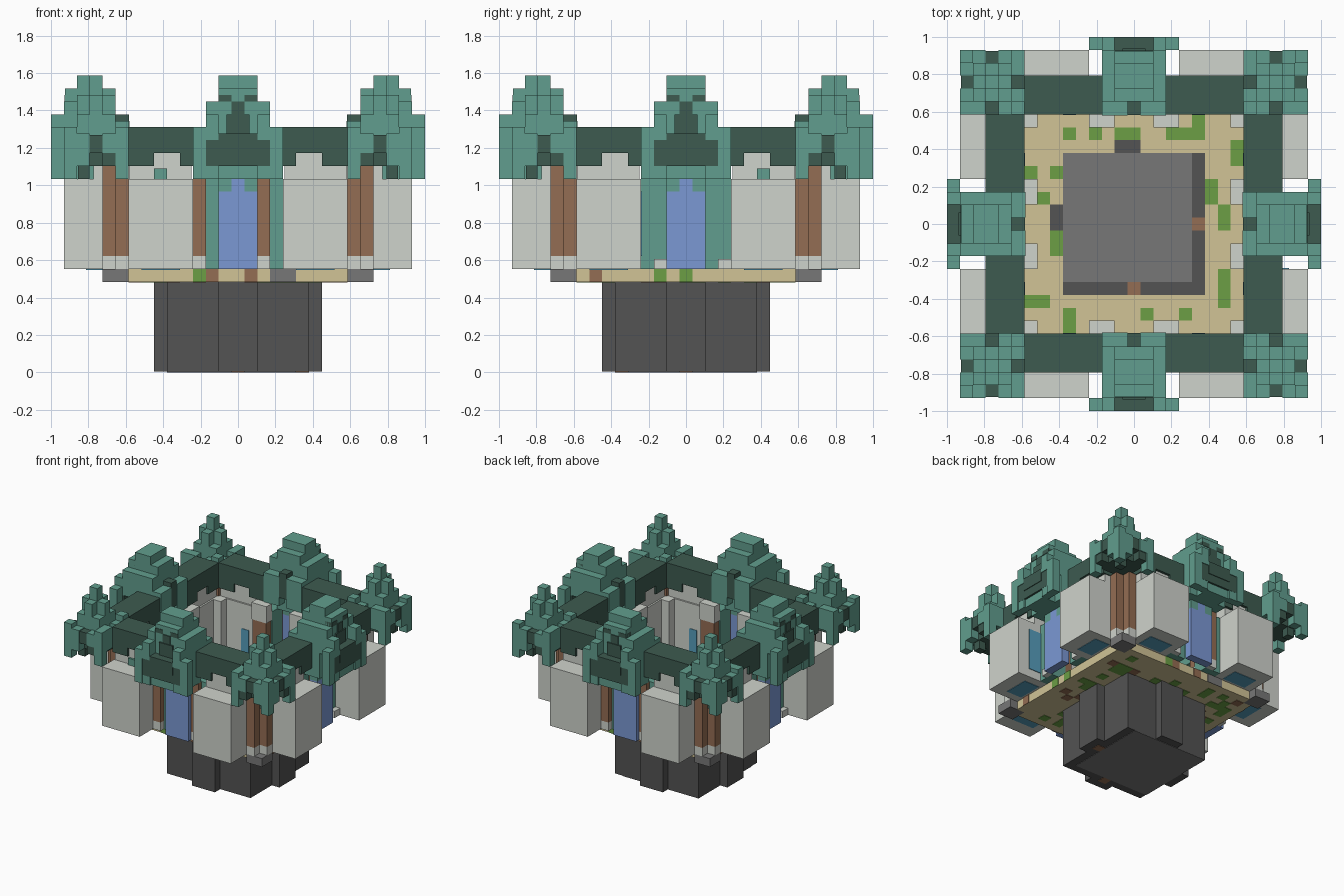
import bpy
import bmesh
import random
from mathutils import Matrix, Vector
from math import pi

cube = bpy.data.objects.get("Cube")
if cube:
    bpy.data.objects.remove(cube)

U = 2 / 29          # size of one block
random.seed(4)
ONCE, ALL, ENDS, SIDES = (0,), (0, 1, 2, 3), (0, 2), (1, 3)   # quarter turns


def linear(c):
    c /= 255
    return c / 12.92 if c < 0.04 else ((c + 0.055) / 1.055) ** 2.4


def material(name, r, g, b):
    m = bpy.data.materials.new(name)
    m.use_nodes = True
    col = (linear(r), linear(g), linear(b), 1)
    m.diffuse_color = col
    m.node_tree.nodes["Principled BSDF"].inputs["Base Color"].default_value = col
    return m


TEAL = material("teal leaves", 97, 158, 142)
DARK = material("dark leaves", 61, 91, 80)
WHITE = material("pale stone", 207, 211, 204)
BROWN = material("brown wood", 148, 109, 83)
BLUE = material("blue door", 123, 152, 212)
TAN = material("tan floor", 209, 196, 150)
GREEN = material("grass green", 108, 159, 69)
GRAY = material("mid gray", 119, 119, 119)
COAL = material("dark gray", 83, 83, 83)
GLASS = material("light blue glass", 86, 158, 188)


def part(name, mat, boxes, quarters=ONCE):
    """Join boxes (x0, x1, y0, y1, z0, z1), in blocks, repeated by quarter turns."""
    bm = bmesh.new()
    for k in quarters:
        rot = Matrix.Rotation(k * pi / 2, 4, 'Z')
        for x0, x1, y0, y1, z0, z1 in boxes:
            mid = Vector((x0 + x1, y0 + y1, z0 + z1)) * U / 2
            size = Matrix.Diagonal(((x1 - x0) * U, (y1 - y0) * U, (z1 - z0) * U, 1))
            bmesh.ops.create_cube(bm, size=1, matrix=rot @ Matrix.Translation(mid) @ size)
    mesh = bpy.data.meshes.new(name)
    bm.to_mesh(mesh)
    bm.free()
    mesh.materials.append(mat)
    bpy.context.collection.objects.link(bpy.data.objects.new(name, mesh))


def out(t0, t1, r0, r1, z0, z1):
    """Box on the front side: t runs along the wall, r outward."""
    return (t0, t1, -r1, -r0, z0, z1)


def pair(t0, t1, *rest):
    return [out(t0, t1, *rest), out(-t1, -t0, *rest)]


def corner(a0, a1, b0, b1, *z):
    """Two boxes mirrored about the corner diagonal."""
    return [out(a0, a1, b0, b1, *z), out(b0, b1, a0, a1, *z)]


def cells(points, z0, z1):
    return [(x - .5, x + .5, y - .5, y + .5, z0, z1) for x, y in points]


# Base pedestal
part("pedestal", COAL, [(-5.5, 5.5, -5.5, 5.5, .05, 7),
                        (-6.5, 6.5, -1.5, 1.5, .05, 7), (-1.5, 1.5, -6.5, 6.5, .05, 7)])
part("pedestal_underside", GRAY, [(-5.5, 4.5, -4.5, 5.5, 0, .05)])
part("pedestal_wood", BROWN, cells([(5, 0), (0, -5)], 0, .05))

# Floor slab with corner stones and the central paving
part("floor", TAN, [(-9.5, 9.5, -8.5, 8.5, 7, 8), (-8.5, 8.5, -9.5, 9.5, 7, 8)])
part("corner_footing", GRAY, [out(8.5, 10.5, 8.5, 10.5, 7, 8)], ALL)
part("paving_border", COAL, [(-5.5, 5.5, -5.5, 5.5, 8, 8.04),
                             (-1.5, .5, 5.5, 6.5, 8, 8.04), (-6.5, -5.5, -.5, 1.5, 8, 8.04)])
part("paving", GRAY, [(-5.5, 4.5, -4.5, 5.5, 8, 8.08)])
part("paving_wood", BROWN, cells([(5, 0), (0, -5)], 8, 8.08))

# Grass and earth patches on the floor
grass = [(-5, 7), (-3, 7), (-1, 7), (0, 7), (3, 7), (4, 7), (5, 7), (5, 8), (8, 5), (8, 6),
         (-6, 4), (-8, 4), (6, 3), (6, 2), (7, 1), (7, 0), (-7, 2), (-6, -1), (-6, -2), (7, -4),
         (7, -5), (7, -6), (-8, -6), (-7, -6), (-5, -7), (-5, -8), (-3, -8), (1, -7), (4, -7)]
part("grass_patches", GREEN, cells(grass, 8, 8.06))
spots = [(x, y) for x in range(-8, 9) for y in range(-8, 9) if max(abs(x), abs(y)) > 5]
random.shuffle(spots)
part("under_grass", GREEN, cells(spots[:36], 6.95, 7))
part("under_earth", BROWN, cells(spots[36:54], 6.95, 7))
part("end_edge_grass", GREEN, [out(-3.5, -2.5, 9.5, 9.56, 7, 8)], ENDS)
part("end_edge_earth", BROWN, [out(-2.5, -1.5, 9.5, 9.56, 7, 8),
                               out(.5, 1.5, 9.5, 9.56, 7, 8)], ENDS)
part("end_edge_stone", GRAY, [out(2.5, 4.5, 9.5, 9.56, 7, 8)], ENDS)
part("side_edge_grass", GREEN, [out(-2.5, -1.5, 9.5, 9.56, 7, 8),
                                out(-.5, .5, 9.5, 9.56, 7, 8)], SIDES)
part("side_edge_earth", BROWN, [out(-7.5, -6.5, 9.5, 9.56, 7, 8)], SIDES)

# Stone towers, two on each side, with a few glass panels
part("stone_tower", WHITE, pair(3.5, 8.5, 8.5, 13.5, 8, 15), ALL)
part("tower_top_wall", WHITE, pair(3.6, 8.4, 8.7, 11.2, 15, 17), ALL)
part("tower_under_glass", GLASS, pair(4.5, 7.5, 9.8, 11.8, 7.95, 8), ALL)
part("tower_inner_glass", GLASS, pair(4.5, 5.5, 8.44, 8.5, 9, 12), ALL)
part("tower_side_glass", GLASS, [out(-3.5, -3.42, 9, 12, 9, 14)], (1,))
part("end_tower_leaf", TEAL, [out(-6.5, -5.5, 11.2, 11.45, 15, 15.8)])
part("side_tower_leaf", TEAL, [out(5.5, 6.5, 11.2, 11.45, 15, 15.8)], (1,))

# Corner trunks: three posts in an L on stone feet
posts = [(8.5, 10.5, 8.5, 9.5), (8.5, 9.5, 9.5, 10.5)]
part("corner_trunk", BROWN, [out(*p, 9, 16) for p in posts], ALL)
part("corner_trunk_foot", WHITE, [out(*p, 8, 9) for p in posts], ALL)

# Inner stone pillars and posts
part("inner_corner_pillar", WHITE, [out(7.5, 8.5, 7.5, 8.5, 8, 15)], ALL)
part("inner_pillar_foot", WHITE, pair(1.5, 3.5, 7.5, 8.5, 8, 9), ALL)
part("inner_pillar_cap", WHITE, pair(1.5, 3.5, 7.5, 8.5, 14, 16), ALL)
part("inner_post", BROWN, pair(1.6, 3.4, 7.6, 8.5, 9, 14), ALL)

# Doors with leafy and wooden jambs
part("door", BLUE, [out(-1.5, 1.5, 10.5, 11.5, 8, 14), out(-.5, .5, 10.5, 11.5, 14, 15)], ALL)
part("door_lintel", TEAL, pair(.5, 1.5, 10.5, 11.5, 14, 15), ALL)
part("jamb_leaf", TEAL, pair(1.5, 3.5, 8.5, 10.4, 8, 15), ALL)
wood = [(-3.5, -2.5), (1.5, 2.5)]
part("jamb_wood", BROWN, [out(*w, 10.4, 11, 9, 15) for w in wood], ENDS)
part("jamb_foot", WHITE, [out(*w, 10.4, 11, 8, 9) for w in wood], ENDS)
part("side_jamb_foot", WHITE, [out(-2.5, -1.5, 10.4, 11, 8, 8.8),
                               out(2.5, 3.5, 10.4, 11, 8, 8.8)], SIDES)

# Hedge walls with arched undersides
part("hedge_wall", DARK, [out(-8.5, 8.5, 8.5, 11.5, 17, 19)] + pair(2.5, 4.5, 8.5, 11.5, 16, 17)
     + pair(6.5, 8.5, 8.5, 11.5, 16, 17), ALL)

# Trees over the doors: stepped crown, hanging leaves, dark hollow
part("door_tree", TEAL, [
    out(-2.5, 2.5, 10.5, 12.5, 15, 20), out(-1.5, 1.5, 9.5, 13.4, 15, 22),
    out(-1.5, 1.5, 10.5, 12.5, 22, 23), out(-1.5, 1.5, 13.4, 14.2, 15, 16)]
    + pair(1.5, 2.5, 9.5, 13.5, 18, 21) + pair(1.5, 2.5, 13.5, 14.5, 18, 20)
    + pair(1.5, 2.5, 13.5, 14.4, 15, 16) + pair(2.5, 3.5, 13.5, 14.5, 15, 19)
    + pair(.5, 2.5, 8.4, 9.5, 16, 19.5), ALL)
part("door_tree_hollow", DARK, [
    out(-2.5, 2.5, 13.3, 14.42, 16, 18), out(-1.5, 1.5, 13.4, 14.5, 17, 18.5),
    out(-.9, .9, 13.4, 13.6, 18, 20), out(-.5, .5, 13.4, 13.5, 20, 21),
    out(-.5, .5, 8.45, 9.5, 17, 20)] + pair(.5, 1.5, 12.5, 13.45, 21, 21.5), ALL)

# Corner trees: diagonal leaf cross with a slim peak, hanging legs and dark core
part("corner_tree", TEAL, [
    out(9.5, 12.5, 9.5, 12.5, 18, 20), out(10.5, 11.5, 10.5, 11.5, 20, 23),
    out(8.5, 9.5, 8.5, 9.5, 16, 19.5), out(12.5, 13.5, 12.5, 13.5, 15, 19)]
    + corner(9.5, 12.5, 10.5, 11.5, 20, 21.5)
    + corner(8.5, 9.5, 12.5, 13.5, 15, 19) + corner(8.5, 10.5, 11.5, 12.5, 16.5, 19)
    + corner(11.5, 12.5, 12.5, 13.5, 16, 18.5) + corner(8.5, 9.5, 9.5, 10.5, 16.5, 18.8)
    + corner(9.5, 10.5, 12.5, 13.5, 17, 18.5), ALL)
part("corner_tree_core", DARK, [
    out(9, 12.45, 9, 12.45, 16, 17.9), out(11.5, 12.4, 11.5, 12.4, 15, 16)]
    + corner(8.5, 13.4, 10.5, 11.5, 17, 18.4) + corner(9.5, 10.5, 12.4, 13.4, 16, 17), ALL)
